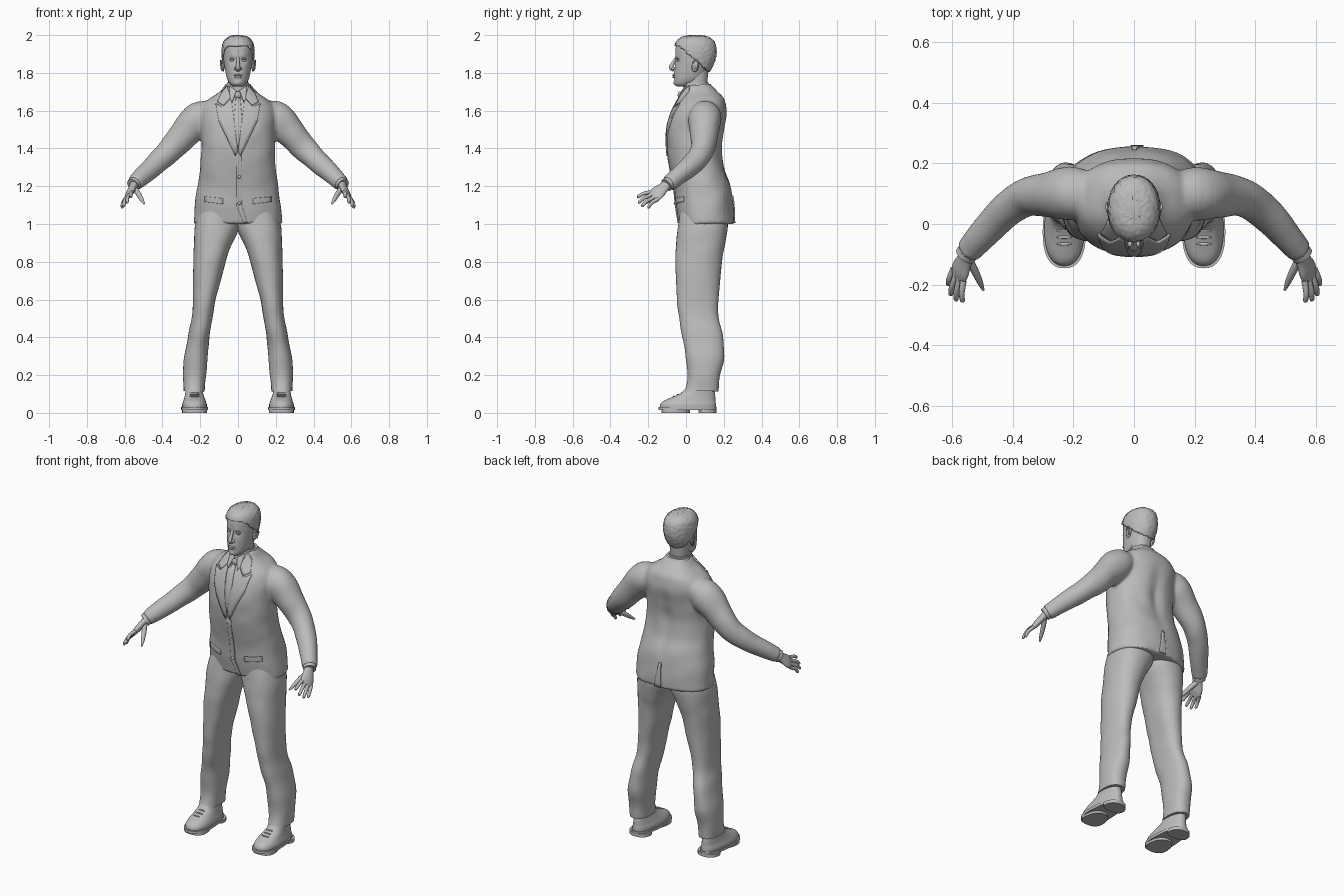
import bpy, bmesh, math, random
from mathutils import Vector, Matrix, noise
from mathutils.bvhtree import BVHTree

random.seed(4)
cube = bpy.data.objects.get("Cube")
if cube:
    bpy.data.objects.remove(cube, do_unlink=True)

grey = bpy.data.materials.new("plain grey")
grey.use_nodes = True
grey.diffuse_color = (0.5, 0.5, 0.5, 1)
grey.node_tree.nodes["Principled BSDF"].inputs["Base Color"].default_value = (0.5, 0.5, 0.5, 1)


def spline(rows, steps=5):
    """Smoothly interpolate rows of numbers."""
    out = []
    for i in range(len(rows) - 1):
        a, b, c, d = rows[max(i - 1, 0)], rows[i], rows[i + 1], rows[min(i + 2, len(rows) - 1)]
        for k in range(steps):
            t = k / steps
            out.append([q + t * ((r - p) + t * ((2 * p - 5 * q + 4 * r - s) + t * (3 * (q - r) + s - p))) / 2
                        for p, q, r, s in zip(a, b, c, d)])
    return out + [list(rows[-1])]


def skin(bm, rings):
    """Bridge rings of points and cap both ends."""
    loops = [[bm.verts.new(p) for p in ring] for ring in rings]
    n = len(loops[0])
    for a, b in zip(loops, loops[1:]):
        for i in range(n):
            bm.faces.new((a[i], a[(i + 1) % n], b[(i + 1) % n], b[i]))
    bm.faces.new(loops[0][::-1])
    bm.faces.new(loops[-1])
    bmesh.ops.recalc_face_normals(bm, faces=bm.faces)
    bm.normal_update()


def rounded(n, power):
    for i in range(n):
        a = 2 * math.pi * i / n
        c, s = math.cos(a), math.sin(a)
        yield math.copysign(abs(c) ** (2 / power), c), math.copysign(abs(s) ** (2 / power), s)


def stack(bm, rows, power=2.2, taper=0, n=40, steps=5):
    """Horizontal sections: x min, x max, y front, y back, z."""
    skin(bm, [[((x0 + x1) / 2 + (x1 - x0) / 2 * u * (1 - taper * v), (y0 + y1) / 2 + (y1 - y0) / 2 * v, z)
               for u, v in rounded(n, power)] for x0, x1, y0, y1, z in spline(rows, steps)])


def tube(bm, rows, ref=(0, 1, 0), side=1, n=24, steps=5):
    """Sections along a path: x, y, z, radius along ref, radius across it."""
    rows = spline(rows, steps)
    pts = [Vector(r[:3]) for r in rows]
    rings = []
    for i, (p, r) in enumerate(zip(pts, rows)):
        t = (pts[min(i + 1, len(pts) - 1)] - pts[max(i - 1, 0)]).normalized()
        u = Vector(ref)
        u = (u - t * u.dot(t)).normalized()
        w = t.cross(u)
        ring = [p + u * r[3] * a + w * r[4] * b for a, b in rounded(n, 2)]
        rings.append([(side * q.x, q.y, q.z) for q in ring])
    skin(bm, rings)


def ball(bm, loc, size, turn=0):
    m = Matrix.Translation(loc) @ Matrix.Rotation(turn, 4, 'X') @ Matrix.Diagonal((*size, 1))
    bmesh.ops.create_uvsphere(bm, u_segments=20, v_segments=12, radius=1, matrix=m)


def folds(bm, amount, scale):
    for v in bm.verts:
        v.co += v.normal * amount * noise.noise(v.co * scale)


def finish(bm, name, mirror=False, angle=45):
    me = bpy.data.meshes.new(name)
    bm.to_mesh(me)
    bm.free()
    me.materials.append(grey)
    ob = bpy.data.objects.new(name, me)
    bpy.context.collection.objects.link(ob)
    bpy.ops.object.select_all(action='DESELECT')
    ob.select_set(True)
    bpy.context.view_layer.objects.active = ob
    bpy.ops.object.shade_smooth_by_angle(angle=math.radians(angle))
    if mirror:
        ob.modifiers.new("mirror", 'MIRROR').use_mirror_merge = False
    return ob


# Jacket: body with a spine groove, plus sleeves, blended into one cloth surface
bm = bmesh.new()
stack(bm, [(-w, w, f, b, z) for w, f, b, z in [
    (.235, -.04, .255, 1), (.228, -.055, .252, 1.1), (.213, -.066, .238, 1.2), (.2, -.086, .205, 1.3),
    (.195, -.1, .195, 1.4), (.197, -.1, .205, 1.5), (.2, -.08, .217, 1.58), (.185, -.058, .212, 1.63),
    (.15, -.036, .2, 1.665), (.1, -.018, .165, 1.7), (.068, 0, .13, 1.735)]], power=2.3, n=64)
for v in bm.verts:
    if v.co.y > .1:
        v.co.y -= .016 * math.exp(-(v.co.x / .035) ** 2 - ((v.co.z - 1.38) / .15) ** 2)
body = BVHTree.FromBMesh(bm)
sleeve = [(.1, .1, 1.6, .06, .05), (.2, .1, 1.56, .088, .092), (.28, .096, 1.48, .076, .08),
          (.36, .086, 1.39, .062, .067), (.45, .02, 1.305, .056, .056), (.548, -.092, 1.215, .043, .043)]
for side in (1, -1):
    tube(bm, sleeve, side=side)
folds(bm, .004, 11)
jacket = finish(bm, "jacket")
mod = jacket.modifiers.new("blend", 'REMESH')
mod.mode, mod.voxel_size, mod.use_smooth_shade = 'VOXEL', .009, True
mod = jacket.modifiers.new("soften", 'SMOOTH')
mod.iterations, mod.factor = 5, .5


def plate(name, outline, lift=.003, thick=.008, front=True, mirror=False):
    """Flat outline in x and z, laid on the jacket body."""
    bm = bmesh.new()
    bm.faces.new([bm.verts.new((x, 0, z)) for x, z in outline])
    bmesh.ops.triangulate(bm, faces=bm.faces[:])
    bmesh.ops.subdivide_edges(bm, edges=bm.edges[:], cuts=5, use_grid_fill=True)
    d = 1 if front else -1
    for v in bm.verts:
        hit = body.ray_cast(Vector((v.co.x, -d, v.co.z)), Vector((0, d, 0)))[0]
        v.co = (hit or body.find_nearest(v.co)[0]) - Vector((0, d * lift, 0))
    ob = finish(bm, name, mirror)
    mod = ob.modifiers.new("thickness", 'SOLIDIFY')
    mod.thickness, mod.offset = thick, 0


# Jacket details
plate("lapels", [(.036, 1.665), (.078, 1.618), (.118, 1.637), (.1, 1.54), (.014, 1.36), (0, 1.385)], mirror=True)
plate("jacket_collar", [(.058, 1.73), (.085, 1.7), (.108, 1.645), (.076, 1.628), (.036, 1.67)], mirror=True)
plate("front_overlap", [(-.006, 1.39), (.018, 1.36), (.02, 1.1), (.05, 1.005), (.03, 1.005), (-.008, 1.1)], .001, .006)
plate("pocket_flaps", [(.08, 1.135), (.175, 1.145), (.175, 1.118), (.08, 1.106)], .002, .008, mirror=True)
plate("back_vent", [(-.006, 1.15), (.008, 1.15), (.032, 1.004), (-.012, 1.004)], .002, .008, front=False)
plate("tie", [(-.011, 1.67), (.011, 1.67), (.024, 1.54), (0, 1.39), (-.024, 1.54)], .002, .008)
plate("shirt_collar_points", [(.008, 1.705), (.045, 1.73), (.042, 1.66), (.03, 1.645)], .004, .008, mirror=True)
bm = bmesh.new()
ball(bm, (0, -.032, 1.682), (.017, .012, .02))
finish(bm, "tie_knot")
bm = bmesh.new()
for z in (1.25, 1.11):
    hit = body.ray_cast(Vector((.006, -1, z)), Vector((0, 1, 0)))[0]
    ball(bm, hit, (.01, .009, .01))
finish(bm, "buttons")
bm = bmesh.new()
stack(bm, [(-.085, .085, .035, .15, 1.69), (-.075, .075, .025, .142, 1.72), (-.066, .066, .022, .13, 1.742)])
finish(bm, "collar_stand")
bm = bmesh.new()
stack(bm, [(-.064, .064, -.016, .122, 1.69), (-.058, .058, -.012, .118, 1.75)])
finish(bm, "shirt_collar")

# Trousers
bm = bmesh.new()
stack(bm, [(.0, .2, -.03, .2, 1.08), (-.012, .225, -.04, .222, 1), (.028, .232, -.05, .207, .9),
           (.062, .236, -.055, .19, .8), (.115, .237, -.05, .172, .6), (.135, .248, -.035, .175, .5),
           (.152, .265, -.02, .195, .4), (.162, .282, 0, .2, .3), (.17, .29, .008, .182, .2),
           (.176, .289, -.008, .17, .115)], power=2.3)
folds(bm, .006, 9)
finish(bm, "trouser_legs", mirror=True)

# Shoes: upper, welt, ball of the sole, heel and laces
bm = bmesh.new()
stack(bm, [(.166, .294, -.138, .158, .024), (.166, .294, -.136, .158, .045), (.172, .288, -.118, .156, .064),
           (.18, .282, -.07, .155, .085), (.187, .278, -.02, .152, .11), (.19, .275, .01, .15, .15)], 2.3, .14)
finish(bm, "shoe_uppers", mirror=True)
bm = bmesh.new()
for y0, y1, z0, z1 in ((-.146, .162, .014, .03), (-.13, .02, 0, .02), (.065, .162, 0, .02)):
    inset = .006 if z0 == 0 else 0
    stack(bm, [(.16 + inset, .3 - inset, y0, y1, z0), (.16 + inset, .3 - inset, y0, y1, z1)], 2.4, .14, steps=1)
finish(bm, "shoe_soles", mirror=True)
bm = bmesh.new()
for k in range(3):
    ball(bm, (.23, -.066 + .022 * k, .088 + .009 * k), (.026, .005, .004))
finish(bm, "shoe_laces", mirror=True)

# Cuffs and hands
bm = bmesh.new()
tube(bm, [(.53, -.07, 1.232, .036, .036), (.556, -.104, 1.206, .036, .036)], steps=1)
finish(bm, "shirt_cuffs", mirror=True)
bm = bmesh.new()
across = Vector((.52, .63, -.58)).normalized()
tube(bm, [(.545, -.09, 1.22, .027, .023), (.557, -.117, 1.195, .03, .019), (.573, -.153, 1.163, .041, .017),
          (.582, -.178, 1.142, .035, .01)], ref=across)
knuckle = Vector((.579, -.168, 1.15))
tips = [(.566, -.258, 1.142), (.588, -.254, 1.112), (.606, -.236, 1.094), (.614, -.202, 1.086)]
for k, tip in enumerate(tips):
    base, tip = knuckle + across * (.021 * k - .0315), Vector(tip)
    bend = base.lerp(tip, .55) + Vector((.004, -.003, .006))
    tube(bm, [(*base, .011, .011), (*bend, .0095, .0095), (*base.lerp(tip, .93), .008, .008), (*tip, .003, .003)],
         ref=across, n=12, steps=4)
tube(bm, [(.55, -.11, 1.192, .015, .015), (.525, -.155, 1.156, .014, .013), (.508, -.192, 1.126, .01, .01),
          (.497, -.218, 1.106, .004, .004)], ref=across, n=12)
finish(bm, "hands", mirror=True)


# Head: stacked sections with sculpted brow, sockets, mouth and chin
def head_mesh():
    bm = bmesh.new()
    stack(bm, [(-w, w, f, b, z) for w, f, b, z in [
        (.026, -.045, .02, 1.728), (.043, -.06, .055, 1.742), (.058, -.061, .09, 1.77), (.067, -.061, .118, 1.81),
        (.074, -.058, .14, 1.85), (.078, -.056, .152, 1.89), (.078, -.055, .153, 1.93), (.07, -.044, .143, 1.962),
        (.048, -.018, .115, 1.983), (.018, .02, .075, 1.991)]], power=2.1, n=72, steps=6)
    bumps = [(.03, 1.868, .009, .014), (-.03, 1.868, .009, .014), (.028, 1.892, -.004, .015), (-.028, 1.892, -.004, .015),
             (0, 1.782, -.006, .02), (0, 1.745, -.005, .015), (0, 1.765, .004, .01)]
    for v in bm.verts:
        if v.co.y < .01:
            v.co.y += sum(d * math.exp(-((v.co.x - x) ** 2 + (v.co.z - z) ** 2) / r ** 2) for x, z, d, r in bumps)
    return bm


finish(head_mesh(), "head")
bm = bmesh.new()
stack(bm, [(-.058, .058, -.008, .115, 1.68), (-.053, .053, -.005, .112, 1.74), (-.054, .054, .0, .12, 1.82)])
finish(bm, "neck")

# Hair: the upper part of the head shell, raised and roughened
bm = head_mesh()
low = [f for f in bm.faces if f.calc_center_median().z
       < 1.94 - .9 * min(max(f.calc_center_median().y + .03, 0), .165)]
bmesh.ops.delete(bm, geom=low, context='FACES')
bm.normal_update()
for v in bm.verts:
    v.co += v.normal * (.006 + random.random() * .004)
hair = finish(bm, "hair", angle=60)
hair.modifiers.new("thickness", 'SOLIDIFY').thickness = .012

# Face features and ears
bm = bmesh.new()
tube(bm, [(0, -.052, 1.882, .006, .008), (0, -.066, 1.855, .009, .009), (0, -.079, 1.829, .012, .012),
          (0, -.064, 1.812, .006, .012)], ref=(0, 1, -.3))
for s in (1, -1):
    ball(bm, (s * .012, -.066, 1.823), (.009, .011, .008))
finish(bm, "nose")
bm = bmesh.new()
ball(bm, (0, -.065, 1.788), (.024, .007, .0055))
ball(bm, (0, -.065, 1.778), (.02, .007, .006))
finish(bm, "lips")
bm = bmesh.new()
ball(bm, (.03, -.037, 1.867), (.014, .012, .009))
ball(bm, (.03, -.039, 1.874), (.016, .012, .004))
finish(bm, "eyes", mirror=True)
bm = bmesh.new()
ball(bm, (.079, .05, 1.838), (.008, .019, .033), -.2)
bmesh.ops.create_uvsphere(bm, u_segments=12, v_segments=8, radius=.01, matrix=Matrix.Translation((.08, .042, 1.828)))
tube(bm, [(.084, .036, 1.852, .004, .004), (.09, .052, 1.868, .004, .004), (.092, .067, 1.85, .004, .004),
          (.086, .056, 1.815, .004, .004)], ref=(1, 0, 0), n=10)
finish(bm, "ears", mirror=True)
